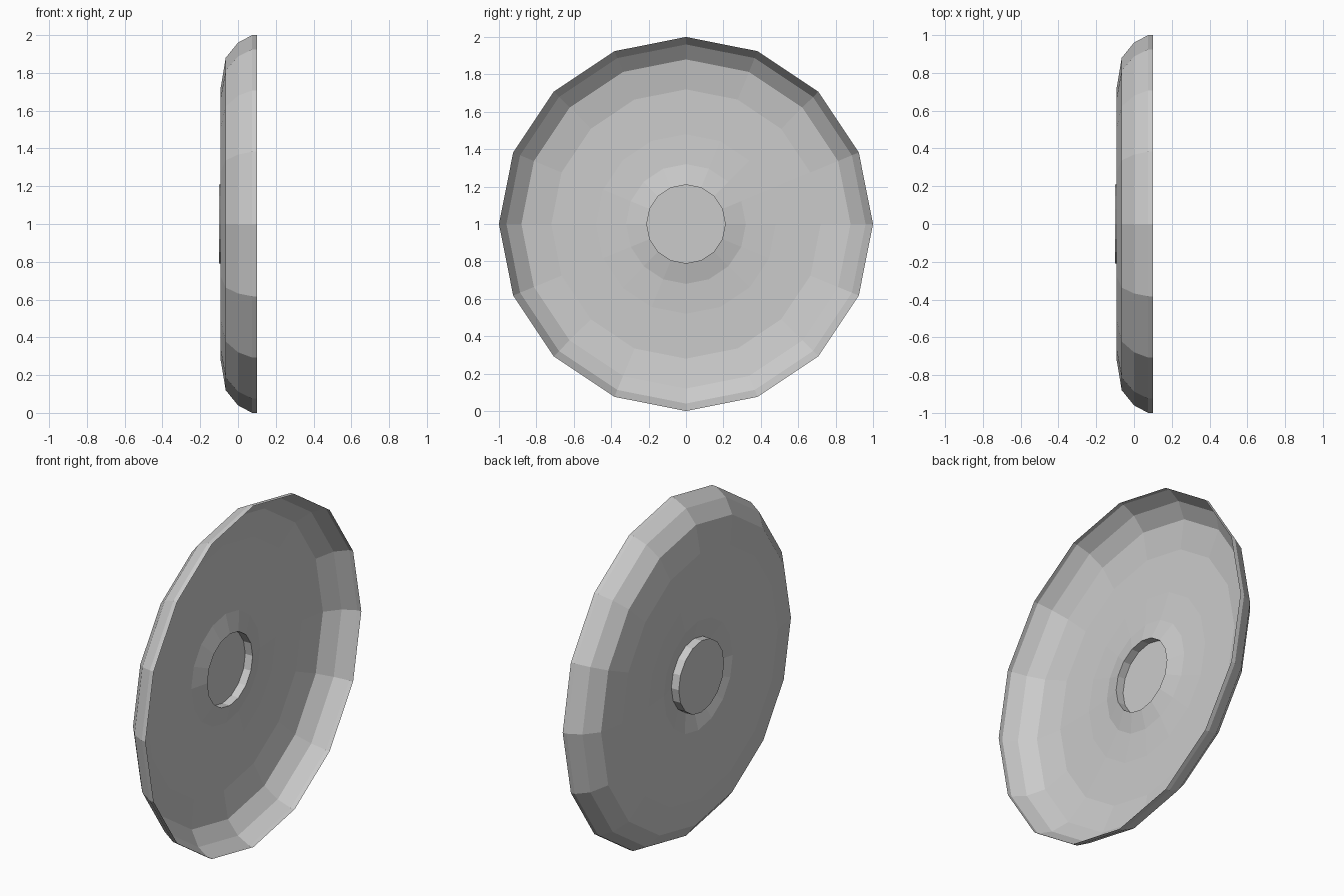
import bpy, bmesh, math

if "Cube" in bpy.data.objects:
    bpy.data.objects.remove(bpy.data.objects["Cube"])

SIDES = 16

# Profile of the thin shell from rim to hub: (x position, radius)
profile = [
    (0.10, 1.00), (0.075, 1.00), (0.00, 0.96), (-0.065, 0.88),
    (-0.092, 0.72), (-0.09, 0.48), (-0.08, 0.32), (-0.052, 0.21),
    (-0.10, 0.21),
]


def ring(bm, x, r):
    return [bm.verts.new((x,
                          r * math.cos(2 * math.pi * i / SIDES),
                          1 + r * math.sin(2 * math.pi * i / SIDES)))
            for i in range(SIDES)]


# Dished disc, open towards +x
bm = bmesh.new()
rings = [ring(bm, x, r) for x, r in profile]
for a, b in zip(rings, rings[1:]):
    for i in range(SIDES):
        j = (i + 1) % SIDES
        bm.faces.new((a[i], a[j], b[j], b[i]))

# Floor of the round hub recess
bm.faces.new(rings[-1])
bmesh.ops.recalc_face_normals(bm, faces=bm.faces)

mesh = bpy.data.meshes.new("dished_disc")
bm.to_mesh(mesh)
bm.free()
disc = bpy.data.objects.new("dished_disc", mesh)
bpy.context.collection.objects.link(disc)
